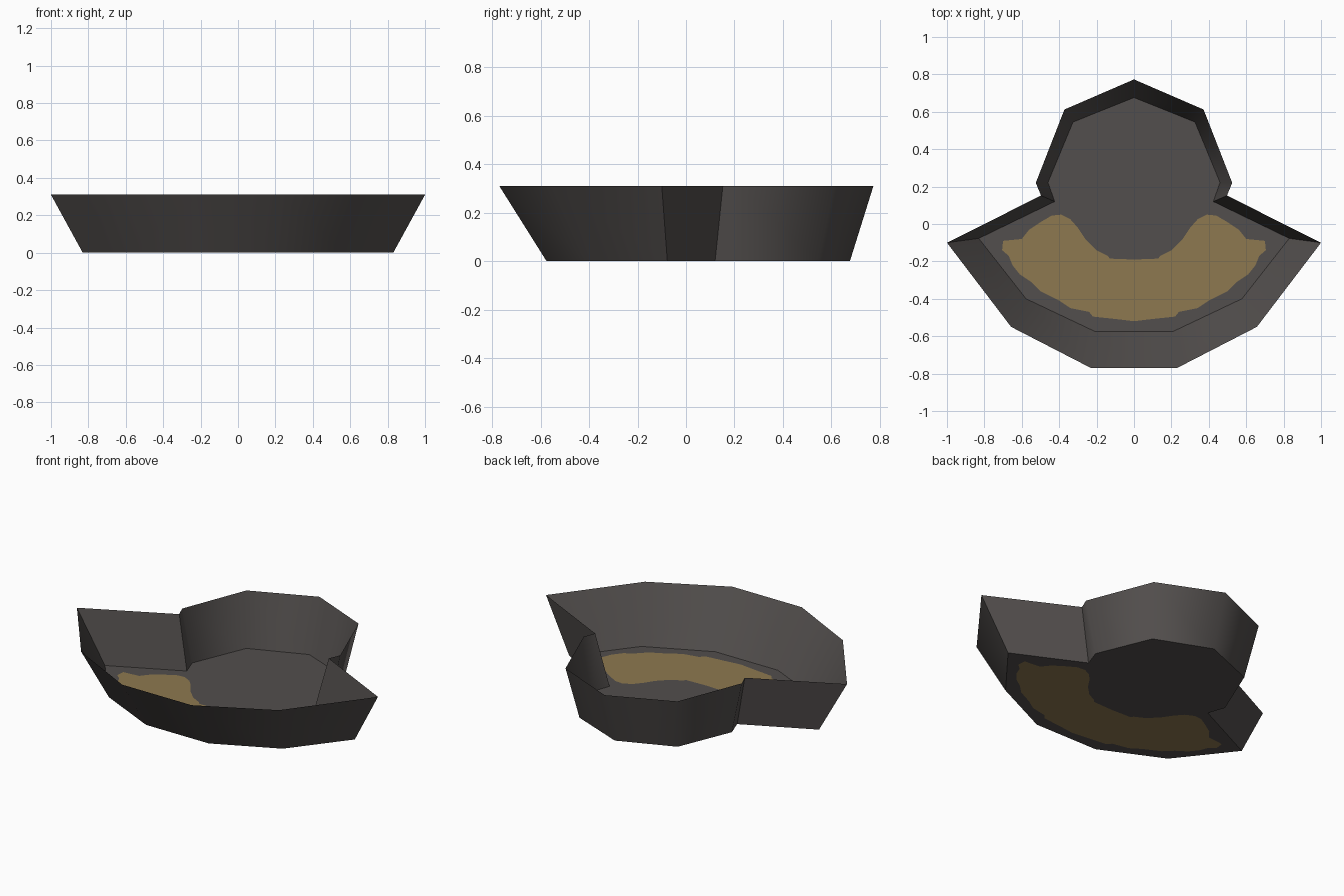
import bpy, bmesh, math

if "Cube" in bpy.data.objects:
    bpy.data.objects.remove(bpy.data.objects["Cube"])

HEIGHT = 0.31

# Right-hand halves of the outlines, from back centre round to front centre
RIM = [(0, .773), (.372, .612), (.525, .22), (.497, .152), (1, -.1),
       (.657, -.55), (.23, -.77), (0, -.77)]
BASE = [(0, .676), (.326, .545), (.46, .222), (.424, .12), (.83, -.077),
        (.577, -.4), (.208, -.575), (0, -.575)]
# Right-hand half of the tan crescent, from its inner to its outer centre
CRESCENT = [(0, -.19), (.13, -.185), (.14, -.17), (.2, -.14), (.26, -.08),
            (.3, -.02), (.34, .025), (.39, .05), (.44, .045), (.5, .01),
            (.56, -.03), (.6, -.08), (.7, -.09), (.705, -.14), (.67, -.17),
            (.65, -.22), (.61, -.27), (.55, -.31), (.5, -.36), (.4, -.41),
            (.34, -.45), (.24, -.47), (.22, -.495), (.08, -.51), (0, -.52)]


def material(name, rgb):
    mat = bpy.data.materials.new(name)
    mat.diffuse_color = (*rgb, 1)
    mat.use_nodes = True
    mat.node_tree.nodes["Principled BSDF"].inputs["Base Color"].default_value = mat.diffuse_color
    return mat


def half_part(name, faces, mat, smooth=False):
    """Make a half shell from point loops and mirror it across x = 0."""
    bm = bmesh.new()
    for loop in faces:
        bm.faces.new([bm.verts.new(p) for p in loop])
    bmesh.ops.remove_doubles(bm, verts=bm.verts, dist=1e-5)
    mesh = bpy.data.meshes.new(name)
    bm.to_mesh(mesh)
    bm.free()
    mesh.materials.append(mat)
    obj = bpy.data.objects.new(name, mesh)
    bpy.context.collection.objects.link(obj)
    mirror = obj.modifiers.new("mirror", 'MIRROR')
    mirror.use_clip = True
    bpy.context.view_layer.objects.active = obj
    obj.select_set(True)
    bpy.ops.object.modifier_apply(modifier="mirror")
    if smooth:
        bpy.ops.object.shade_smooth_by_angle(angle=math.radians(50))
    obj.select_set(False)
    return obj


def at(points, z):
    return [(x, y, z) for x, y in points]


grey = material("dark grey", (.085, .077, .074))
tan = material("tan", (.27, .19, .08))

# Flared wall joining the base outline to the rim
low, high = at(BASE, 0), at(RIM, HEIGHT)
half_part("tray_wall", [(low[i], high[i], high[i + 1], low[i + 1])
                        for i in range(len(low) - 1)], grey, smooth=True)

# Flat floor, cut round the crescent, and the crescent itself
half_part("tray_floor", [at(BASE + CRESCENT[::-1], 0)[::-1]], grey)
half_part("floor_crescent", [at(CRESCENT, 0)[::-1]], tan)
